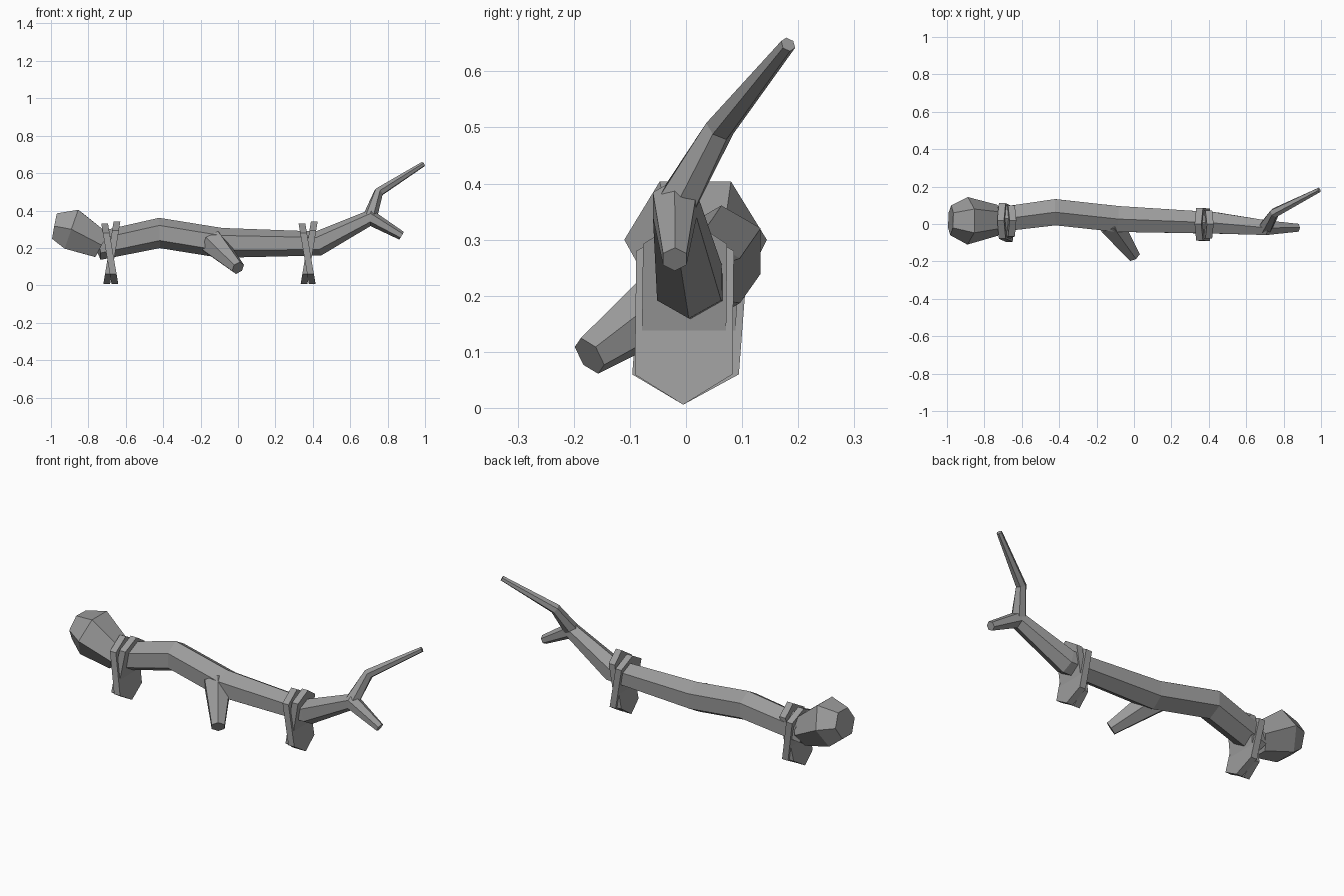
import bpy, bmesh, math
from mathutils import Vector

if "Cube" in bpy.data.objects:
    bpy.data.objects.remove(bpy.data.objects["Cube"])

grey = bpy.data.materials.new("weathered_grey")
grey.use_nodes = True
grey.diffuse_color = (0.33, 0.33, 0.33, 1)
grey.node_tree.nodes["Principled BSDF"].inputs["Base Color"].default_value = (0.33, 0.33, 0.33, 1)


def finish(name, bm):
    bmesh.ops.recalc_face_normals(bm, faces=bm.faces)
    mesh = bpy.data.meshes.new(name)
    bm.to_mesh(mesh)
    bm.free()
    mesh.materials.append(grey)
    obj = bpy.data.objects.new(name, mesh)
    bpy.context.collection.objects.link(obj)
    return obj


def loft(bm, rings):
    """Skin a list of equal rings and cap both ends."""
    loops = [[bm.verts.new(p) for p in ring] for ring in rings]
    n = len(loops[0])
    for a, b in zip(loops, loops[1:]):
        for i in range(n):
            j = (i + 1) % n
            bm.faces.new((a[i], a[j], b[j], b[i]))
    bm.faces.new(loops[0])
    bm.faces.new(loops[-1])


def limb(name, stations, phase=math.pi / 6):
    """Six-sided tapering limb through (x, y, z, radius) stations."""
    points = [Vector(s[:3]) for s in stations]
    rings = []
    for i, (p, s) in enumerate(zip(points, stations)):
        steps = [(b - a).normalized() for a, b in zip(points, points[1:])]
        tangent = sum(steps[max(i - 1, 0):i + 1], Vector()).normalized()
        side = Vector((0, 0, 1)).cross(tangent).normalized()
        up = tangent.cross(side)
        rings.append([p + s[3] * (side * math.cos(phase + k * math.pi / 3)
                                  + up * math.sin(phase + k * math.pi / 3))
                      for k in range(6)])
    bm = bmesh.new()
    loft(bm, rings)
    return finish(name, bm)


# Gnarled shaft ending in a short stub
limb("shaft", [(-0.75, 0.02, 0.21, 0.075), (-0.42, 0.063, 0.28, 0.081),
               (-0.09, 0.027, 0.227, 0.08), (0.43, 0.006, 0.224, 0.066),
               (0.71, -0.02, 0.362, 0.045), (0.875, -0.02, 0.265, 0.024)])

# Swollen knob, flat on top
limb("knob", [(-0.73, 0.02, 0.215, 0.083), (-0.89, 0.017, 0.3, 0.127),
              (-0.98, 0.02, 0.317, 0.08)], phase=0)

# Thin crooked twig and the lower side branch
limb("twig", [(0.7, -0.025, 0.35, 0.04), (0.752, 0.06, 0.498, 0.027),
              (0.99, 0.182, 0.648, 0.014)])
limb("side_branch", [(-0.13, 0.01, 0.225, 0.075), (0.0, -0.172, 0.093, 0.037)])


def strap(name, top_x, bottom_x, top_z, half, centre_y):
    """Leaning plate with pointed ends, standing across the shaft."""
    low = 0.006
    bm = bmesh.new()
    outline = [(0, low), (half, 0.06), (half, top_z - 0.05), (0, top_z),
               (-half, top_z - 0.05), (-half, 0.06)]
    rings = []
    for dx in (-0.018, 0.018):
        ring = []
        for y, z in outline:
            t = (z - low) / (top_z - low)
            ring.append((bottom_x + (top_x - bottom_x) * t + dx,
                         y + centre_y * t - 0.005, z))
        rings.append(ring)
    loft(bm, rings)
    return finish(name, bm)


# Two crossed pairs of stand straps
for label, x, grow, shift in (("right", -0.68, 0.008, 0.025), ("left", 0.375, 0, 0.004)):
    strap(label + "_wide_strap", x - 0.033, x + 0.022, 0.33, 0.087 + grow, shift)
    strap(label + "_narrow_strap", x + 0.033, x - 0.022, 0.342, 0.075 + grow, shift)
